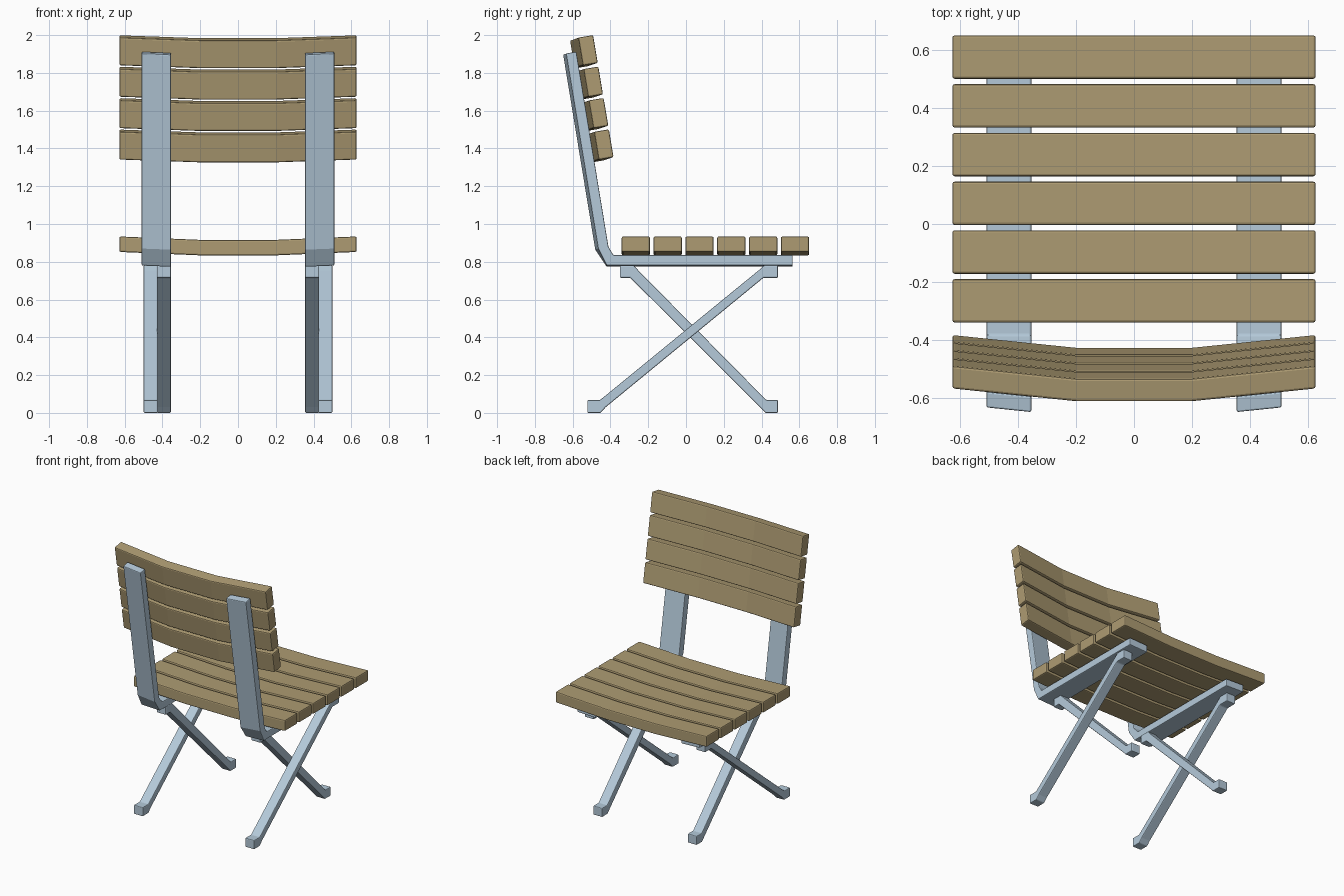
import bpy, bmesh, math

if "Cube" in bpy.data.objects:
    bpy.data.objects.remove(bpy.data.objects["Cube"])


def material(name, rgb):
    m = bpy.data.materials.new(name)
    m.diffuse_color = (*rgb, 1)
    m.use_nodes = True
    m.node_tree.nodes["Principled BSDF"].inputs["Base Color"].default_value = m.diffuse_color
    return m


WOOD = material("tan wood", (0.42, 0.33, 0.17))
METAL = material("pale blue metal", (0.46, 0.59, 0.70))


def loft(name, sections, mat, bevel, mirror=False):
    """Skin a list of matching closed 3D sections and cap both ends."""
    bm = bmesh.new()
    rings = [[bm.verts.new(p) for p in s] for s in sections]
    n = len(rings[0])
    for a, b in zip(rings, rings[1:]):
        for i in range(n):
            j = (i + 1) % n
            bm.faces.new((a[i], a[j], b[j], b[i]))
    bm.faces.new(rings[0])
    bm.faces.new(rings[-1])
    bmesh.ops.recalc_face_normals(bm, faces=bm.faces)
    me = bpy.data.meshes.new(name)
    bm.to_mesh(me)
    bm.free()
    me.materials.append(mat)
    ob = bpy.data.objects.new(name, me)
    bpy.context.collection.objects.link(ob)
    b = ob.modifiers.new("bevel", 'BEVEL')
    b.width = bevel
    b.segments = 2
    if mirror:
        ob.modifiers.new("mirror", 'MIRROR')
    return ob


def slat(name, y, z, w, h, tilt, sag):
    """Plank along x whose middle third is set back by sag (dy, dz)."""
    c, s = math.cos(tilt), math.sin(tilt)
    rect = [(-w / 2, -h / 2), (w / 2, -h / 2), (w / 2, h / 2), (-w / 2, h / 2)]
    sections = []
    for x, k in ((-0.628, 0), (-0.2, 1), (0.2, 1), (0.628, 0)):
        sections.append([(x, y + u * c - v * s + k * sag[0],
                          z + u * s + v * c + k * sag[1]) for u, v in rect])
    loft(name, sections, WOOD, 0.008)


# Seat slats
for i in range(6):
    slat(f"seat_slat_{i + 1}", 0.577 - 0.1685 * i, 0.893, 0.15, 0.082, 0, (0, -0.018))

# Backrest slats, leaning back
for i in range(4):
    slat(f"backrest_slat_{i + 1}", -0.518 + 0.0278 * i, 1.9195 - 0.1663 * i,
         0.08, 0.15, math.radians(9.5), (-0.044, -0.015))

# Bent rails: seat support and back post in one strip, twisted to follow the slats
rail = [(0.565, 0.78), (-0.42, 0.78), (-0.465, 0.87), (-0.635, 1.903),
        (-0.58, 1.912), (-0.41, 0.88), (-0.385, 0.836), (0.565, 0.836)]
inner = [(y - (0.016 if z > 0.85 else 0), z - 0.006) for y, z in rail]
loft("rail_and_back_post", [[(0.355, y, z) for y, z in inner],
                            [(0.51, y, z) for y, z in rail]], METAL, 0.006, True)

# Crossed legs with flat feet and flat top pads
leg_outer = [(-0.522, 0), (-0.452, 0), (-0.425, 0.03), (0.41, 0.715),
             (0.487, 0.715), (0.487, 0.782), (0.415, 0.782), (0.385, 0.755),
             (-0.455, 0.068), (-0.522, 0.068)]
leg_inner = [(0.487, 0), (0.42, 0), (0.392, 0.03), (-0.295, 0.715),
             (-0.35, 0.715), (-0.35, 0.78), (-0.275, 0.78), (-0.25, 0.752),
             (0.425, 0.068), (0.487, 0.068)]
for name, prof, x0, x1 in (("leg_outer", leg_outer, 0.425, 0.50),
                           ("leg_inner", leg_inner, 0.355, 0.43)):
    loft(name, [[(x, y, z) for y, z in prof] for x in (x0, x1)], METAL, 0.006, True)
